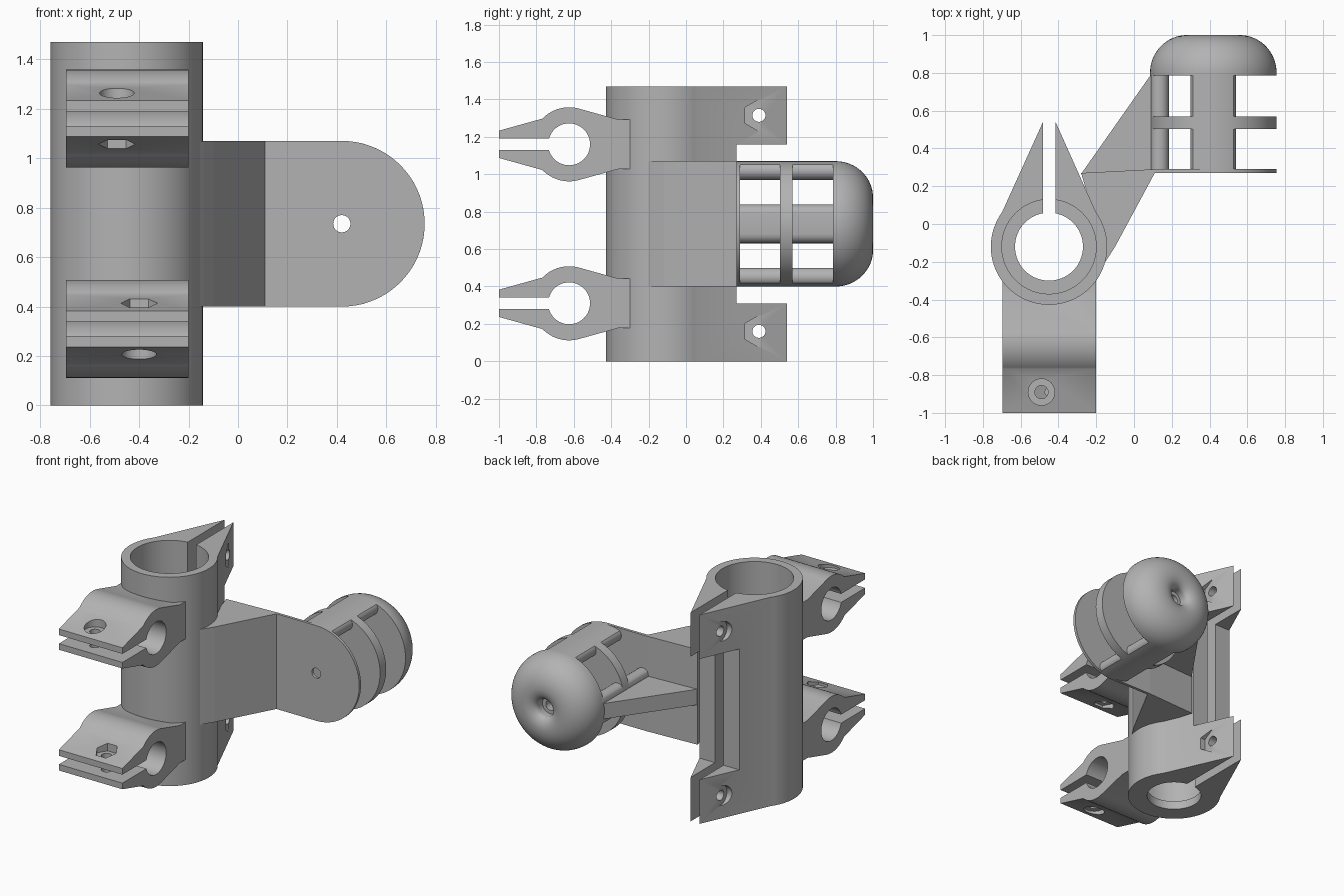
import bpy, bmesh
from math import radians, cos, sin, pi
from mathutils import Matrix, Vector

if "Cube" in bpy.data.objects:
    bpy.data.objects.remove(bpy.data.objects["Cube"])

grey = bpy.data.materials.new("plain_grey")
grey.use_nodes = True
colour = (0.45, 0.45, 0.45, 1)
grey.diffuse_color = colour
grey.node_tree.nodes["Principled BSDF"].inputs["Base Color"].default_value = colour


def arc(cu, cv, ru, rv, start, end, n):
    steps = [radians(start + (end - start) * i / n) for i in range(n + 1)]
    return [(cu + ru * cos(a), cv + rv * sin(a)) for a in steps]


def ring(cu, cv, r, n=48, turn=0):
    return arc(cu, cv, r, r, turn, turn + 360, n)[:-1]


def rect(u0, u1, v0, v1):
    return [(u0, v0), (u1, v0), (u1, v1), (u0, v1)]


def finish(name, bm):
    bmesh.ops.recalc_face_normals(bm, faces=bm.faces)
    mesh = bpy.data.meshes.new(name)
    bm.to_mesh(mesh)
    bm.free()
    mesh.materials.append(grey)
    obj = bpy.data.objects.new(name, mesh)
    bpy.context.collection.objects.link(obj)
    return obj


def prism(name, outline, axis, low, high):
    """Extrude a 2D outline along one axis."""
    place = {"x": lambda u, v, w: (w, u, v),
             "y": lambda u, v, w: (u, w, v),
             "z": lambda u, v, w: (u, v, w)}[axis]
    bm = bmesh.new()
    face = bm.faces.new([bm.verts.new(place(u, v, low)) for u, v in outline])
    extruded = bmesh.ops.extrude_face_region(bm, geom=[face])["geom"]
    moved = [g for g in extruded if isinstance(g, bmesh.types.BMVert)]
    bmesh.ops.translate(bm, verts=moved, vec=place(0, 0, high - low))
    return finish(name, bm)


def cut(obj, outline, axis, low, high, mode="DIFFERENCE"):
    cutter = prism("cutter", outline, axis, low, high)
    cutter.hide_render = True
    mod = obj.modifiers.new("cut", "BOOLEAN")
    mod.operation, mod.solver, mod.object = mode, "EXACT", cutter
    bpy.context.view_layer.objects.active = obj
    bpy.ops.object.modifier_apply(modifier=mod.name)
    bpy.data.objects.remove(cutter)


def smooth(obj):
    bpy.ops.object.select_all(action="DESELECT")
    obj.select_set(True)
    bpy.context.view_layer.objects.active = obj
    bpy.ops.object.shade_smooth_by_angle(angle=radians(30))


# Main sleeve with split ears
TX, TY, TOP = -0.45, -0.12, 1.47
MID = TOP / 2
SLIT = (-0.482, -0.415)
outline = arc(TX, TY, 0.308, 0.308, 144, 396, 56) + [(SLIT[1], 0.54), (SLIT[0], 0.54)]
sleeve = prism("split_sleeve", outline, "z", 0, TOP)
cut(sleeve, ring(TX, TY, 0.25, 64), "z", 0.06, TOP + 0.1)
cut(sleeve, ring(TX, TY, 0.18, 64), "z", -0.1, 0.2)
cut(sleeve, rect(*SLIT, 0.03, 0.7), "z", -0.1, TOP + 0.1)
cut(sleeve, rect(0.27, 0.7, 0.31, 1.16), "x", -1, 0.2)
for z in (0.16, 1.315):
    cut(sleeve, ring(0.39, z, 0.035, 24), "x", -1, 0.2)
    cut(sleeve, ring(0.39, z, 0.085, 6, 90), "x", -0.353, 0.2)
    cut(sleeve, ring(0.39, z, 0.07, 32), "x", -1, -0.543)
smooth(sleeve)


# Front pipe clamps
def pipe_clamp(name, cz, bolt_x, hex_on_top):
    cy = -0.625
    upper = [(-1, 0.073)] + arc(cy, 0, 0.198, 0.198, 136, 74, 16)
    upper += [(-0.36, 0.132), (-0.28, 0.132)]
    lower = [(y, -z) for y, z in reversed(upper)]
    clamp = prism(name, [(y, cz + z) for y, z in upper + lower], "x", -0.695, -0.2)
    cut(clamp, ring(cy, cz, 0.112), "x", -1, 0)
    cut(clamp, rect(-1.1, cy, cz - 0.03, cz + 0.03), "x", -1, 0)
    cut(clamp, ring(TX, TY, 0.27, 64), "z", -0.1, TOP + 0.1)
    cut(clamp, ring(bolt_x, -0.89, 0.035, 24), "z", cz - 0.4, cz + 0.4)
    for side in (1, -1):
        is_hex = (side == 1) == hex_on_top
        shape = ring(bolt_x, -0.89, 0.074, 6) if is_hex else ring(bolt_x, -0.89, 0.07, 32)
        low, high = sorted((cz + side * 0.068, cz + side * 0.3))
        cut(clamp, shape, "z", low, high)
    smooth(clamp)


pipe_clamp("upper_pipe_clamp", 1.16, -0.49, False)
pipe_clamp("lower_pipe_clamp", 0.31, -0.40, True)

# Solid arm and its horizontal web
arm = [(-0.165, -0.22), (-0.135, -0.175), (-0.10, -0.12), (0.11, 0.27), (0.11, 0.29),
       (-0.28, 0.27), (-0.2, 0.0), (-0.19, -0.2)]
prism("arm", arm, "z", 0.4, 1.07)
prism("arm_web", [(-0.28, 0.265), (0.11, 0.28), (0.11, 0.82)], "z", MID - 0.055, MID + 0.055)

# Rounded end plate and middle disc of the cage
CX, R, HOLE = 0.42, 0.335, 0.035
plate = prism("end_plate", [(0.1, MID - R)] + arc(CX, MID, R, R, -90, 90, 40)
              + [(0.1, MID + R)], "y", 0.27, 0.29)
disc = prism("middle_disc", ring(CX, MID, R, 72), "y", 0.502, 0.57)
for part in (plate, disc):
    cut(part, ring(CX, MID, HOLE, 24), "y", 0, 1.2)
    smooth(part)


# Cage bars with rounded sides
def bar(name, u, v, half_u, half_v):
    r = min(half_u, half_v)
    du, dv = half_u - r, half_v - r
    if du > dv:
        pts = arc(u + du, v, r, r, -90, 90, 12) + arc(u - du, v, r, r, 90, 270, 12)
    else:
        pts = arc(u, v + dv, r, r, 0, 180, 12) + arc(u, v - dv, r, r, 180, 360, 12)
    obj = prism(name, pts, "y", 0.28, 0.80)
    cut(obj, ring(CX, MID, R, 72), "y", 0.2, 0.9, "INTERSECT")
    smooth(obj)


bar("top_bar", CX, MID + 0.285, 0.12, 0.05)
bar("bottom_bar", CX, MID - 0.285, 0.12, 0.05)
bar("side_bar", CX - 0.285, MID, 0.05, 0.104)

# Domed cap, revolved, with a dimpled bolt seat
profile = [(HOLE, 0.785), (R, 0.785)] + arc(0.14, 0.8, 0.195, 0.2, 0, 90, 16)
profile += arc(0.14, 0.95, 0.08, 0.05, 100, 180, 8)
profile += [(0.06, 0.91), (HOLE, 0.91), (HOLE, 0.785)]
bm = bmesh.new()
verts = [bm.verts.new((CX + r, y, MID)) for r, y in profile]
edges = [bm.edges.new(pair) for pair in zip(verts, verts[1:])]
bmesh.ops.spin(bm, geom=verts + edges, cent=(CX, 0, MID), axis=(0, 1, 0),
               angle=2 * pi, steps=72)
bmesh.ops.remove_doubles(bm, verts=bm.verts, dist=0.0001)
smooth(finish("domed_cap", bm))
